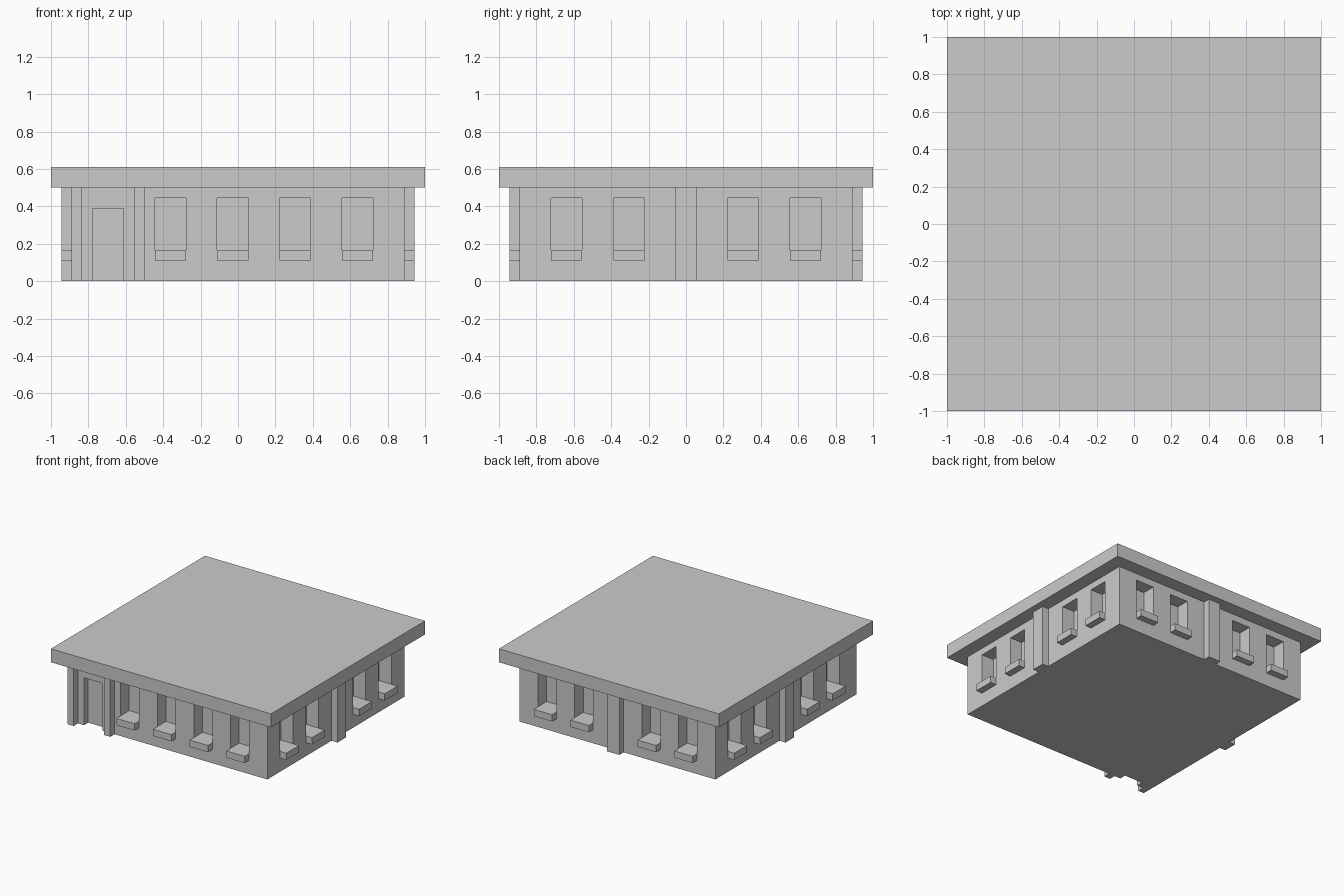
import bpy
import bmesh
from math import pi
from mathutils import Matrix, Vector

cube = bpy.data.objects.get("Cube")
if cube:
    bpy.data.objects.remove(cube, do_unlink=True)

U = 1 / 18           # building module
WALL, EDGE = 16, 18  # half widths of walls and roof, in modules
WALL_TOP, ROOF_TOP = 9, 11
DEPTH = 2            # window recess depth

stone = bpy.data.materials.new("grey stone")
stone.use_nodes = True
stone.diffuse_color = (0.6, 0.6, 0.6, 1)
stone.node_tree.nodes["Principled BSDF"].inputs["Base Color"].default_value = (0.6, 0.6, 0.6, 1)


def box(bm, low, high, turn=0):
    """Add a box given in modules, turned about z by quarter turns."""
    low, high = Vector(low), Vector(high)
    matrix = (Matrix.Rotation(turn * pi / 2, 4, "Z")
              @ Matrix.Translation((low + high) / 2 * U)
              @ Matrix.Diagonal((high - low) * U).to_4x4())
    bmesh.ops.create_cube(bm, size=1, matrix=matrix)


def make_object(name, bm):
    mesh = bpy.data.meshes.new(name)
    bm.to_mesh(mesh)
    bm.free()
    mesh.materials.append(stone)
    obj = bpy.data.objects.new(name, mesh)
    bpy.context.collection.objects.link(obj)
    return obj


# Left edges of the windows on each side: front, then right, back, left
plain_side = (-13, -7, 4, 10)
sides = [(-8, -2, 4, 10), plain_side, plain_side, plain_side]

openings, sills, pilasters = bmesh.new(), bmesh.new(), bmesh.new()
for turn, windows in enumerate(sides):
    for x in windows:
        box(openings, (x, -WALL - 1, 3), (x + 3, -WALL + DEPTH, 8), turn)
        box(sills, (x, -WALL - 1, 2), (x + 3, -WALL, 3), turn)
    if turn:
        box(pilasters, (-1, -WALL - 1, 0), (1, -WALL, WALL_TOP), turn)

# Doorway recess with a narrow pilaster on either side
box(openings, (-14, -WALL - 1, -1), (-11, -WALL + 1, 7))
for x in (-16, -10):
    box(pilasters, (x, -WALL - 1, 0), (x + 1, -WALL, WALL_TOP))

# Walls with the openings cut out
walls_bm = bmesh.new()
box(walls_bm, (-WALL, -WALL, 0), (WALL, WALL, WALL_TOP))
walls = make_object("walls", walls_bm)
cutter = make_object("opening_cutter", openings)
cut = walls.modifiers.new("openings", "BOOLEAN")
cut.operation = "DIFFERENCE"
cut.solver = "EXACT"
cut.object = cutter
bpy.context.view_layer.update()
evaluated = walls.evaluated_get(bpy.context.evaluated_depsgraph_get())
cut_mesh = bpy.data.meshes.new_from_object(evaluated)
walls.modifiers.clear()
walls.data = cut_mesh
bpy.data.objects.remove(cutter, do_unlink=True)

make_object("window_sills", sills)
make_object("pilasters", pilasters)

# Overhanging flat roof
roof = bmesh.new()
box(roof, (-EDGE, -EDGE, WALL_TOP), (EDGE, EDGE, ROOF_TOP))
make_object("roof", roof)
